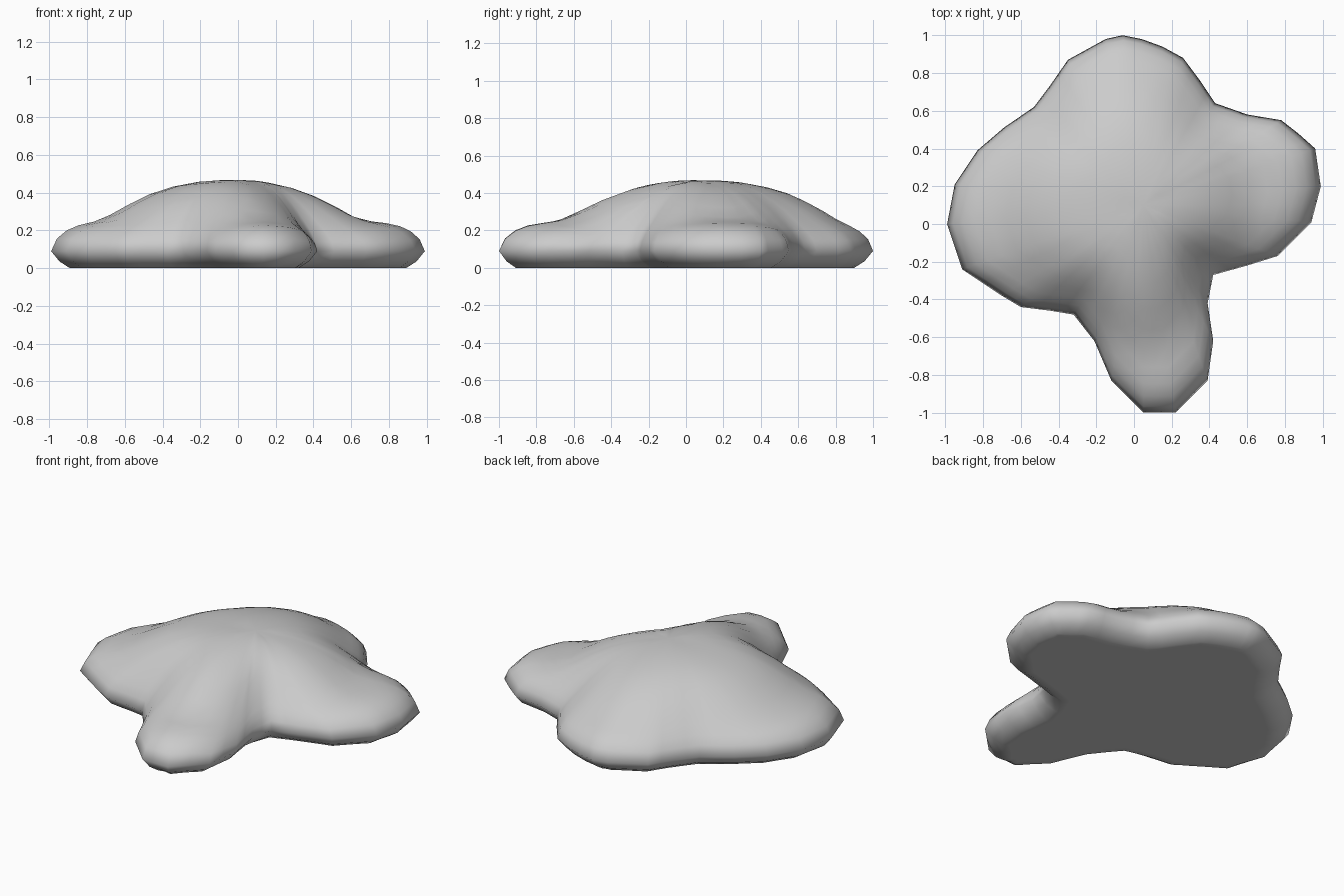
import bpy, bmesh, math
from mathutils import Vector
from mathutils.geometry import intersect_point_line

if "Cube" in bpy.data.objects:
    bpy.data.objects.remove(bpy.data.objects["Cube"])

# Rim of the puddle seen from above, counter-clockwise
RIM = [(0.99, 0.2), (0.96, 0.4), (0.87, 0.48), (0.78, 0.55), (0.6, 0.58), (0.43, 0.64),
       (0.35, 0.76), (0.26, 0.88), (0.15, 0.94), (0.04, 0.98), (-0.06, 1.0), (-0.15, 0.98),
       (-0.35, 0.87), (-0.44, 0.74), (-0.53, 0.62), (-0.69, 0.51), (-0.83, 0.39),
       (-0.95, 0.21), (-0.99, 0.0), (-0.91, -0.24), (-0.7, -0.38), (-0.6, -0.44),
       (-0.44, -0.46), (-0.32, -0.48), (-0.21, -0.62), (-0.12, -0.83), (0.05, -1.0),
       (0.22, -1.0), (0.39, -0.83), (0.42, -0.62), (0.39, -0.42), (0.42, -0.27),
       (0.6, -0.22), (0.76, -0.17), (0.94, 0.01)]
CENTRE = Vector((0.05, 0.1))
RIM_Z = 0.09

corners = [Vector(p) for p in RIM]
rim = []
for i, p in enumerate(corners):
    q = corners[(i + 1) % len(corners)]
    rim += [p, (p + q) / 2]
N = len(rim)


def edge_distance(p):
    best = 9.0
    for i, a in enumerate(corners):
        b = corners[(i + 1) % len(corners)]
        _, t = intersect_point_line(p, a, b)
        best = min(best, (p - a.lerp(b, min(max(t, 0), 1))).length)
    return best


def height(p):
    # low lobes with a broad central dome, rounded off at the rim
    d = edge_distance(p)
    r = math.hypot((p.x + 0.04) / 0.68, (p.y - 0.08) / 0.76)
    dome = 0.225 * max(0.0, 1 - r ** 2.3) * (1 - (1 - min(d / 0.42, 1.0)) ** 2)
    edge = math.sqrt(1 - (1 - min(d / 0.25, 1.0)) ** 2)
    return RIM_Z + (0.245 + dome - RIM_Z) * edge


def inset(i, amount):
    t = (rim[(i + 2) % N] - rim[i - 2]).normalized()
    return rim[i] + Vector((-t.y, t.x)) * amount


bm = bmesh.new()
rings = []
# Underside rings, then the rim, then the domed top
for amount, z in ((0.14, 0.0), (0.1, 0.0), (0.045, 0.035)):
    rings.append([bm.verts.new((*inset(i, amount), z)) for i in range(N)])
for f in (1.0, 0.97, 0.92, 0.86, 0.78, 0.7, 0.6, 0.5, 0.38, 0.25, 0.12):
    ring = []
    for p in rim:
        q = CENTRE.lerp(p, f)
        ring.append(bm.verts.new((*q, RIM_Z if f == 1.0 else height(q))))
    rings.append(ring)
for lower, upper in zip(rings, rings[1:]):
    for i in range(N):
        j = (i + 1) % N
        bm.faces.new((lower[i], lower[j], upper[j], upper[i]))
tip = bm.verts.new((*CENTRE, height(CENTRE)))
for i in range(N):
    bm.faces.new((rings[-1][i], rings[-1][(i + 1) % N], tip))
bm.faces.new(list(reversed(rings[0])))

# Soften creases on the top only
top_verts = [v for ring in rings[4:] for v in ring] + [tip]
for _ in range(2):
    bmesh.ops.smooth_vert(bm, verts=top_verts, factor=0.4,
                          use_axis_x=False, use_axis_y=False, use_axis_z=True)
bmesh.ops.recalc_face_normals(bm, faces=bm.faces)

mesh = bpy.data.meshes.new("puddle_blob")
bm.to_mesh(mesh)
bm.free()
blob = bpy.data.objects.new("puddle_blob", mesh)
bpy.context.collection.objects.link(blob)
bpy.context.view_layer.objects.active = blob
blob.select_set(True)
bpy.ops.object.shade_smooth_by_angle(angle=math.radians(110))
